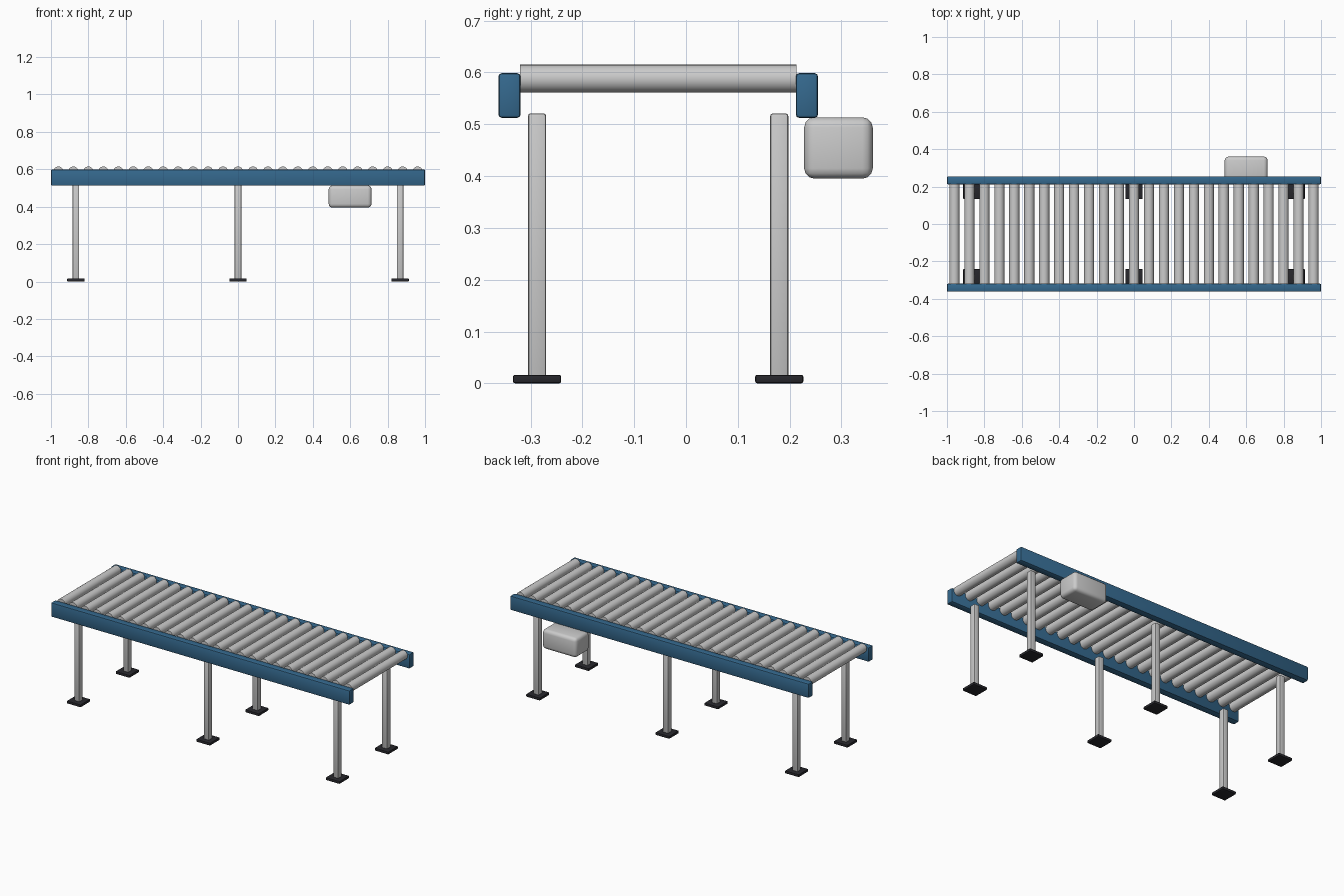
import bpy, math

if "Cube" in bpy.data.objects:
    bpy.data.objects.remove(bpy.data.objects["Cube"])

def material(name, rgb):
    m = bpy.data.materials.new(name)
    m.diffuse_color = (*rgb, 1)
    m.use_nodes = True
    m.node_tree.nodes["Principled BSDF"].inputs["Base Color"].default_value = m.diffuse_color
    return m

BLUE = material("blue_paint", (0.035, 0.14, 0.27))
BLACK = material("black_rubber", (0.02, 0.02, 0.025))

def finish(ob, name, mat):
    ob.name = name
    if mat:
        ob.data.materials.append(mat)
    bpy.ops.object.shade_smooth_by_angle(angle=math.radians(35))
    return ob

def box(name, lo, hi, bevel, mat=None, segments=2):
    """Rounded box between two corners."""
    bpy.ops.mesh.primitive_cube_add(size=1, location=[(a + b) / 2 for a, b in zip(lo, hi)])
    ob = bpy.context.object
    ob.scale = [b - a for a, b in zip(lo, hi)]
    bpy.ops.object.transform_apply(location=False, rotation=False, scale=True)
    mod = ob.modifiers.new("bevel", "BEVEL")
    mod.width, mod.segments = bevel, segments
    bpy.ops.object.modifier_apply(modifier=mod.name)
    return finish(ob, name, mat)

MID = -0.0537  # centre line of the conveyor bed

for side, label in ((-1, "front"), (1, "back")):
    # side rail
    y = MID + side * 0.287
    box(f"{label}_rail", (-1, y - 0.0213, 0.5125), (1, y + 0.0213, 0.5985), 0.006, BLUE)
    # legs with foot plates
    y = MID + side * 0.2337
    for i, x in enumerate((-0.867, 0, 0.867)):
        box(f"{label}_leg_{i}", (x - 0.0175, y - 0.0175, 0.001),
            (x + 0.0175, y + 0.0175, 0.521), 0.005)
        box(f"{label}_foot_{i}", (x - 0.0465, y - 0.0465, 0),
            (x + 0.0465, y + 0.0465, 0.0165), 0.004, BLACK)

# rollers
for i in range(25):
    bpy.ops.mesh.primitive_cylinder_add(vertices=24, radius=0.027, depth=0.534,
                                        location=(-0.96 + 0.08 * i, MID, 0.588),
                                        rotation=(math.pi / 2, 0, 0))
    finish(bpy.context.object, f"roller_{i}", None)

# drive motor housing
box("motor_housing", (0.485, 0.228, 0.395), (0.714, 0.3605, 0.5135), 0.02, None, 3)
